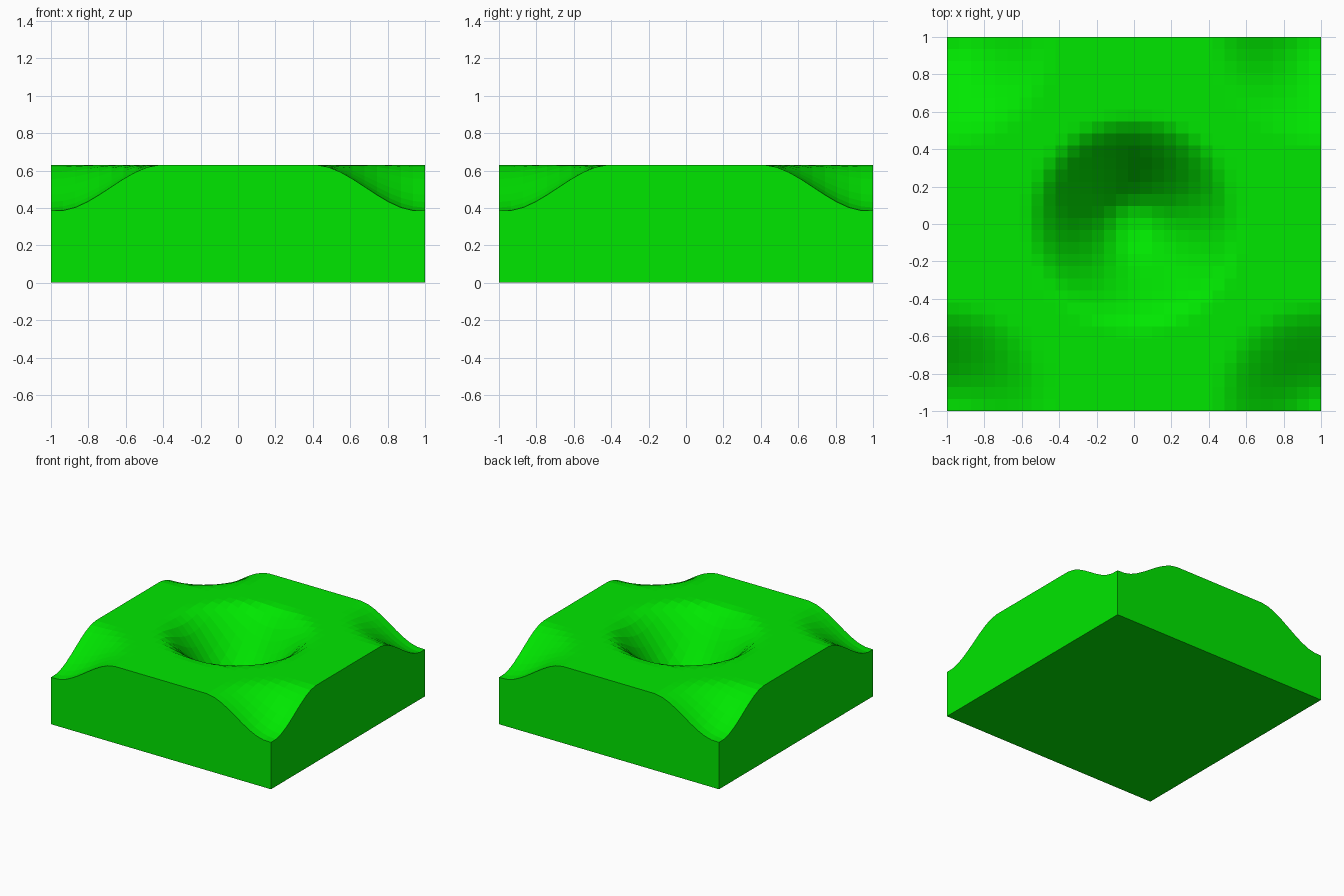
import bpy, bmesh, math

if "Cube" in bpy.data.objects:
    bpy.data.objects.remove(bpy.data.objects["Cube"])

TOP = 0.63      # height of the flat top
CELLS = 31      # grid resolution of the top surface
# dimples: x, y, depth
DIMPLES = [(0, 0, 0.49)] + [(sx, sy, 0.245) for sx in (-1, 1) for sy in (-1, 1)]
R_IN, R_OUT = 0.04, 0.59


def height(x, y):
    z = TOP
    for cx, cy, depth in DIMPLES:
        t = (math.hypot(x - cx, y - cy) - R_IN) / (R_OUT - R_IN)
        t = min(max(t, 0), 1)
        z -= depth * (1 - t * t * (3 - 2 * t))
    return z


# dimpled top surface
bm = bmesh.new()
bmesh.ops.create_grid(bm, x_segments=CELLS, y_segments=CELLS, size=1)
for v in bm.verts:
    v.co.z = height(v.co.x, v.co.y)

# straight sides and flat base
rim = [e for e in bm.edges if e.is_boundary]
ext = bmesh.ops.extrude_edge_only(bm, edges=rim)["geom"]
for v in ext:
    if isinstance(v, bmesh.types.BMVert):
        v.co.z = 0
bmesh.ops.contextual_create(bm, geom=[e for e in ext if isinstance(e, bmesh.types.BMEdge)])
bmesh.ops.recalc_face_normals(bm, faces=bm.faces)

mesh = bpy.data.meshes.new("dimpled_block")
bm.to_mesh(mesh)
bm.free()
block = bpy.data.objects.new("dimpled_block", mesh)
bpy.context.collection.objects.link(block)

# green material
green = bpy.data.materials.new("green")
green.diffuse_color = (0.0, 0.8, 0.0, 1)
green.use_nodes = True
green.node_tree.nodes["Principled BSDF"].inputs["Base Color"].default_value = green.diffuse_color
mesh.materials.append(green)
